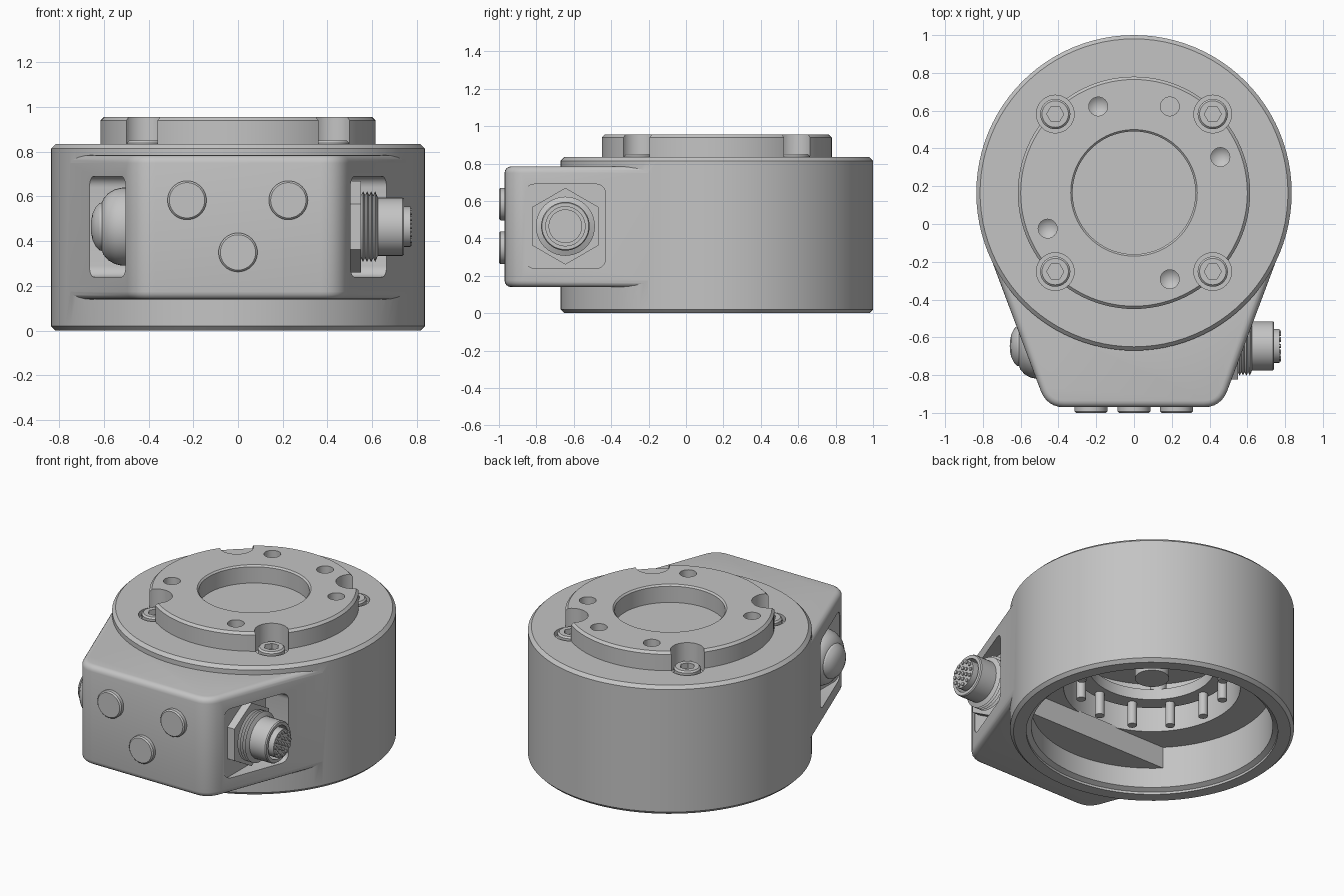
import bpy, bmesh
from math import sin, cos, pi, radians, hypot, atan2, acos
from mathutils import Matrix, Vector

cube = bpy.data.objects.get("Cube")
if cube:
    bpy.data.objects.remove(cube, do_unlink=True)

grey = bpy.data.materials.new("machined grey")
grey.use_nodes = True
colour = (0.55, 0.55, 0.55, 1)
grey.diffuse_color = colour
grey.node_tree.nodes["Principled BSDF"].inputs["Base Color"].default_value = colour

CY = 0.165                      # centre of the round body in y
RADIUS = 0.835
UP = Matrix.Translation((0, CY, 0))
TO_LEFT = Matrix.Rotation(pi / 2, 4, 'Y')
TO_RIGHT = Matrix.Rotation(-pi / 2, 4, 'Y')
TO_FRONT = Matrix.Rotation(pi / 2, 4, 'X')
parts = []


def finish(bm, name, matrix):
    bmesh.ops.recalc_face_normals(bm, faces=bm.faces[:])
    bm.transform(matrix)
    mesh = bpy.data.meshes.new(name)
    bm.to_mesh(mesh)
    bm.free()
    mesh.materials.append(grey)
    obj = bpy.data.objects.new(name, mesh)
    bpy.context.collection.objects.link(obj)
    parts.append(obj)
    return obj


def lathe(name, profile, matrix=UP, steps=48):
    """Turn (radius, height) points around the local z axis."""
    bm = bmesh.new()
    verts = [bm.verts.new((r, 0, z)) for r, z in profile]
    edges = [bm.edges.new(pair) for pair in zip(verts, verts[1:])]
    bmesh.ops.spin(bm, geom=verts + edges, cent=(0, 0, 0), axis=(0, 0, 1),
                   angle=2 * pi, steps=steps, use_merge=True)
    bmesh.ops.remove_doubles(bm, verts=bm.verts[:], dist=1e-5)
    return finish(bm, name, matrix)


def rod(name, r, low, high, matrix, steps=24, chamfer=0):
    top = [(r - chamfer, high)] if chamfer else []
    return lathe(name, [(0, low), (r, low), (r, high - chamfer)] + top + [(0, high)],
                 matrix, steps)


def prism(name, outline, low, high, matrix=Matrix(), rounding=0):
    bm = bmesh.new()
    face = bm.faces.new([bm.verts.new((x, y, low)) for x, y in outline])
    out = bmesh.ops.extrude_face_region(bm, geom=[face])
    moved = [v for v in out["geom"] if isinstance(v, bmesh.types.BMVert)]
    bmesh.ops.translate(bm, verts=moved, vec=(0, 0, high - low))
    if rounding:
        rims = [e for e in bm.edges if abs(e.verts[0].co.z - e.verts[1].co.z) < 1e-4]
        bmesh.ops.bevel(bm, geom=rims, offset=rounding, segments=4, profile=0.5,
                        affect='EDGES')
    return finish(bm, name, matrix)


def combine(target, tool, operation='DIFFERENCE'):
    mod = target.modifiers.new("combine", 'BOOLEAN')
    mod.operation, mod.solver, mod.object = operation, 'EXACT', tool
    bpy.context.view_layer.update()
    bpy.context.view_layer.objects.active = target
    bpy.ops.object.modifier_apply(modifier=mod.name)
    parts.remove(tool)
    bpy.data.objects.remove(tool, do_unlink=True)


def arc(radius, start, end, count, cx=0, cy=0):
    angles = [start + (end - start) * i / count for i in range(count + 1)]
    return [(cx + radius * cos(a), cy + radius * sin(a)) for a in angles]


def at(x, y, z=0):
    return Matrix.Translation((x, y, z))


# Round body with raised mounting flange and shallow bore
body = lathe("body", [(0, 0.84), (0.325, 0.84), (0.325, 0.945), (0.335, 0.955),
                      (0.6, 0.955), (0.615, 0.94), (0.615, 0.835), (0.815, 0.835),
                      (RADIUS, 0.815), (RADIUS, 0.02), (0.815, 0), (0, 0)], steps=96)

# Front housing, its side walls tangent to the round body
corner = Vector((0.48, -0.92))
reach = hypot(corner.x, corner.y - CY)
r_in = RADIUS - 0.004
tangent = atan2(corner.y - CY, corner.x) + acos(r_in / reach)
touch = Vector((r_in * cos(tangent), CY + r_in * sin(tangent)))
start, bend = Vector((0.37, -0.97)), Vector((0.461, -0.97))
end = corner.lerp(touch, 0.05)
half = [tuple(start.lerp(bend, t / 6).lerp(bend.lerp(end, t / 6), t / 6)) for t in range(7)]
half += arc(r_in, tangent, radians(20), 14, 0, CY)
outline = half + [(-x, y) for x, y in reversed(half)]
combine(body, prism("housing", outline, 0.14, 0.785, rounding=0.035), 'UNION')

# Hollow underside
combine(body, lathe("cavity", [(0, -0.1), (0.74, -0.1), (0.74, 0.015), (0.71, 0.03),
                               (0.71, 0.3), (0.52, 0.3), (0.52, 0.62), (0, 0.62)], steps=96))

# Rounded pockets in both side walls
PORT_Y, PORT_Z = -0.645, 0.465
port = at(0, PORT_Y, PORT_Z)
w, h, rr = 0.215, 0.225, 0.05
pocket = []
for i, (sx, sy) in enumerate(((1, 1), (-1, 1), (-1, -1), (1, -1))):
    pocket += arc(rr, i * pi / 2, (i + 1) * pi / 2, 6, sx * (h - rr), sy * (w - rr))
for turn in (TO_LEFT, TO_RIGHT):
    combine(body, prism("pocket", pocket, 0.5, 1, port @ turn))

# Counterbores through the flange rim
S = 0.417
spots = [(sx * S, CY + sy * S) for sx in (-1, 1) for sy in (-1, 1)]
for x, y in spots:
    combine(body, rod("counterbore", 0.1, 0.8, 1.1, at(x, y), 32))

# Flange holes: drilled ones have conical bottoms, one is flat
for degrees in (112.5, 22.5, 202.5, 292.5, 67.5):
    a = radians(degrees)
    depth = 0.9 if degrees == 67.5 else 0.83
    bottom = depth if degrees == 67.5 else depth - 0.04
    combine(body, lathe("hole", [(0, bottom), (0.05, depth), (0.05, 1.1), (0, 1.1)],
                        at(0.495 * cos(a), CY + 0.495 * sin(a)), 24))

# Socket screws
screw = rod("flange_screw", 0.08, 0.79, 0.85, Matrix(), 32, 0.01)
combine(screw, rod("socket", 0.045, 0.815, 1, Matrix(), 6))
for i, (x, y) in enumerate(spots):
    copy = screw if i == 0 else screw.copy()
    if i:
        bpy.context.collection.objects.link(copy)
        parts.append(copy)
    copy.location = (x, y, 0)

# Shelf closing the front housing inside the hollow
prism("inner_shelf", arc(0.72, radians(-136), radians(-44), 24, 0, CY), 0.16, 0.31)

# Contact ring, pins and posts inside the hollow
lathe("contact_ring", [(0.37, 0.43), (0.47, 0.43), (0.47, 0.5), (0.37, 0.5), (0.37, 0.43)])
for i in range(12):
    a = i * pi / 6 + 0.1
    rod("contact_pin", 0.028, 0.28, 0.45, at(0.43 * cos(a), CY + 0.43 * sin(a)), 16, 0)
rod("centre_post", 0.1, 0.36, 0.63, UP, 32)
for i in range(4):
    a = i * pi / 2 + pi / 4
    rod("ring_post", 0.05, 0.45, 0.63, at(0.42 * cos(a), CY + 0.42 * sin(a)))
    rod("inner_screw", 0.06, 0.5, 0.63, at(0.25 * cos(a), CY + 0.25 * sin(a)))

# Front push buttons
for x, z in ((-0.228, 0.583), (0.225, 0.583), (0, 0.35)):
    rod("push_button", 0.087, 0.95, 1, at(x, 0, z) @ TO_FRONT, 40, 0.008)

# Round connector on the left side
plug = port @ TO_LEFT
rod("connector_nut", 0.205, 0.49, 0.55, plug, 6)
thread = []
for i in range(4):
    thread += [(0.14, 0.55 + i * 0.018), (0.158, 0.559 + i * 0.018)]
lathe("connector_shell", [(0, 0.54), (0.14, 0.54)] + thread +
      [(0.13, 0.625), (0.13, 0.735), (0.125, 0.742), (0.105, 0.742), (0.105, 0.66), (0, 0.66)],
      plug, 40)
rod("connector_insert", 0.09, 0.65, 0.77, plug, 32)
for count, ring in ((1, 0), (6, 0.036), (12, 0.072)):
    for i in range(count):
        a = 2 * pi * i / count
        rod("connector_contact", 0.011, 0.76, 0.778,
            plug @ at(ring * cos(a), ring * sin(a)), 10)

# Domed cap on the right side
lathe("side_dome", [(0, 0.49), (0.175, 0.49), (0.174, 0.52), (0.167, 0.55), (0.15, 0.58),
                    (0.125, 0.602), (0.108, 0.608), (0.106, 0.618), (0.09, 0.635),
                    (0.06, 0.65), (0.03, 0.656), (0, 0.658)], port @ TO_RIGHT, 40)

# Smooth round surfaces, keep edges crisp
bpy.ops.object.select_all(action='DESELECT')
for obj in parts:
    obj.select_set(True)
bpy.context.view_layer.objects.active = body
bpy.ops.object.shade_smooth_by_angle(angle=radians(28))
